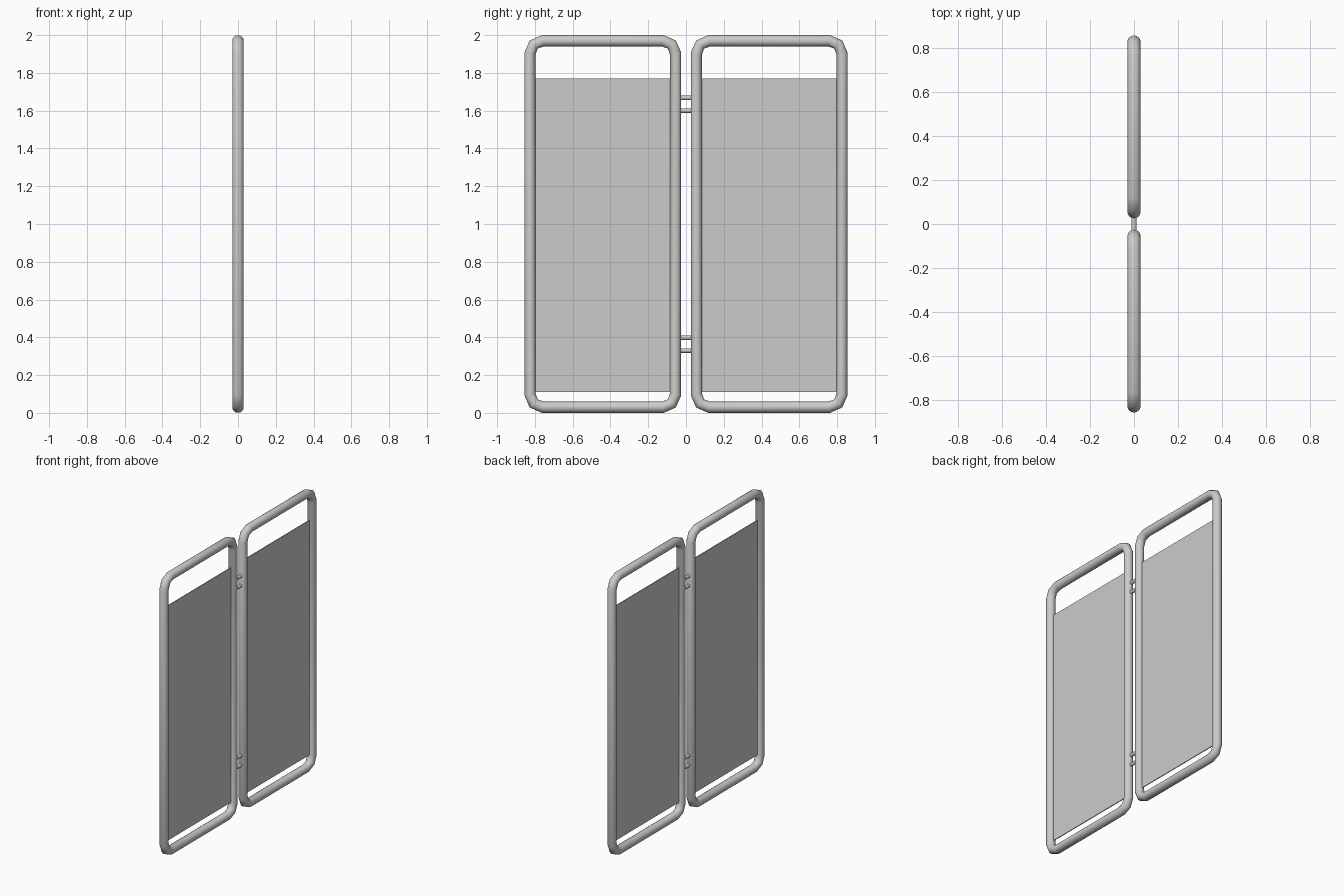
import bpy, math

if "Cube" in bpy.data.objects:
    bpy.data.objects.remove(bpy.data.objects["Cube"])

R = 0.03                      # tube radius
Y0, Y1 = 0.055, 0.826         # tube centre lines
Z0, Z1 = R, 2.0 - R
CORNER = 0.068


def add(obj):
    bpy.context.collection.objects.link(obj)
    return obj


def smooth(mesh):
    for p in mesh.polygons:
        p.use_smooth = True


def frame(name, side):
    # rounded rectangle path, two segments per corner
    pts = []
    for cy, cz, a0 in ((Y1 - CORNER, Z1 - CORNER, 0), (Y0 + CORNER, Z1 - CORNER, 90),
                       (Y0 + CORNER, Z0 + CORNER, 180), (Y1 - CORNER, Z0 + CORNER, 270)):
        for k in range(3):
            a = math.radians(a0 + 45 * k)
            pts.append((0, side * (cy + CORNER * math.cos(a)), cz + CORNER * math.sin(a)))
    cu = bpy.data.curves.new(name + "_path", 'CURVE')
    cu.dimensions = '3D'
    cu.bevel_depth = R
    cu.bevel_resolution = 6
    sp = cu.splines.new('POLY')
    sp.points.add(len(pts) - 1)
    for p, co in zip(sp.points, pts):
        p.co = (*co, 1)
    sp.use_cyclic_u = True
    # turn the swept tube into a mesh
    tmp = bpy.data.objects.new(name + "_path", cu)
    add(tmp)
    mesh = bpy.data.meshes.new_from_object(tmp.evaluated_get(bpy.context.evaluated_depsgraph_get()))
    bpy.data.objects.remove(tmp)
    smooth(mesh)
    add(bpy.data.objects.new(name, mesh))


def panel(name, side):
    # thin screen sheet held between the uprights
    ya, yb, za, zb = Y0 + 0.02, Y1 - 0.02, 0.11, 1.77
    bpy.ops.mesh.primitive_cube_add(size=1, location=(0, side * (ya + yb) / 2, (za + zb) / 2))
    o = bpy.context.object
    o.name = name
    o.scale = (0.006, yb - ya, zb - za)


for label, side in (("left", -1), ("right", 1)):
    frame(label + "_frame", side)
    panel(label + "_panel", side)

# hinge pins joining the two frames
for i, z in enumerate((0.33, 0.398, 1.60, 1.668)):
    bpy.ops.mesh.primitive_cylinder_add(vertices=16, radius=0.012, depth=0.066,
                                        location=(0, 0, z), rotation=(math.pi / 2, 0, 0))
    bpy.context.object.name = f"hinge_pin_{i + 1}"
    bpy.ops.object.shade_smooth_by_angle()
